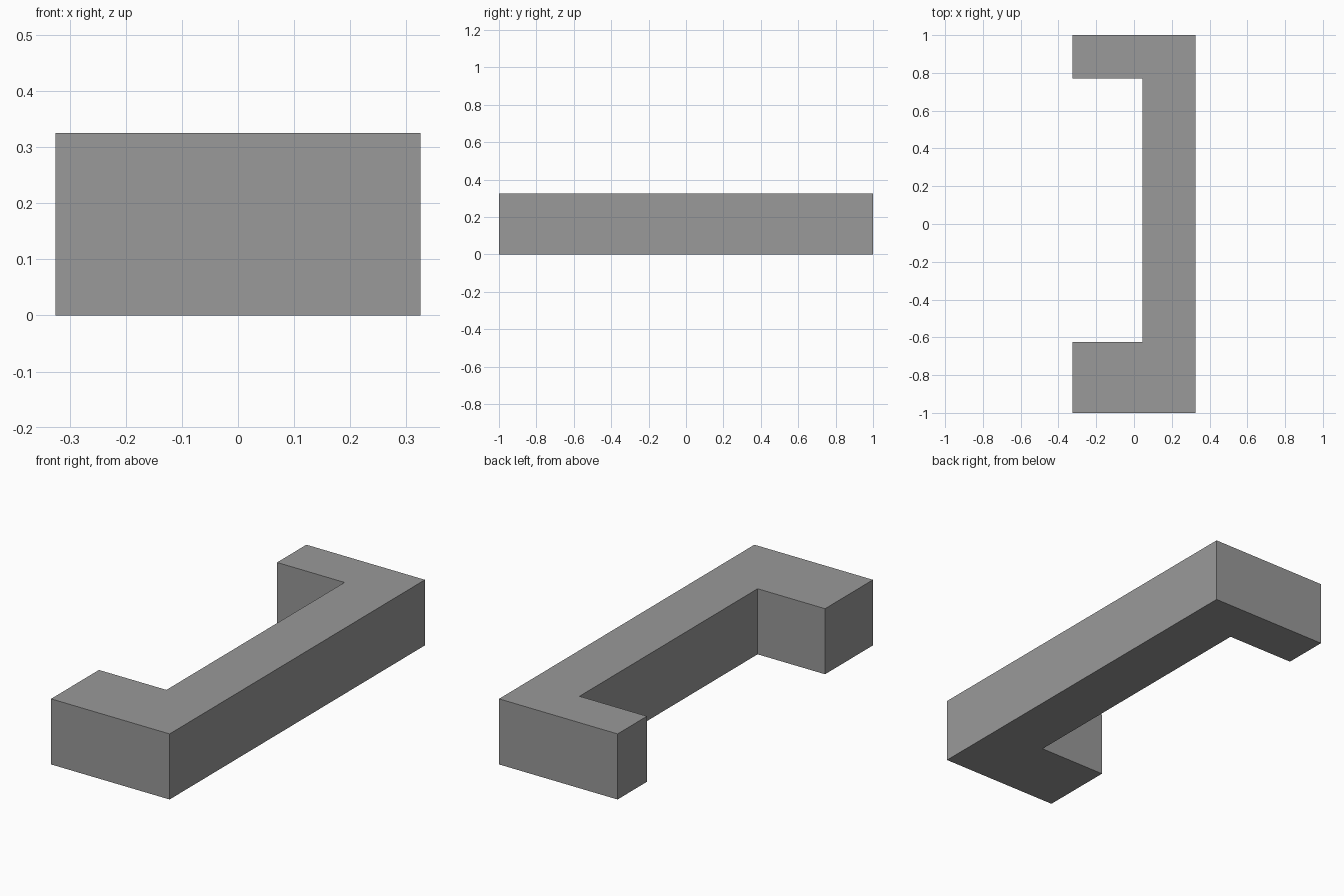
import bpy
import bmesh

default_cube = bpy.data.objects.get("Cube")
if default_cube:
    bpy.data.objects.remove(default_cube, do_unlink=True)

HALF_WIDTH, HALF_LENGTH, HEIGHT = 0.325, 1.0, 0.325
INNER_X = 0.045                     # inner face of the long bar
FRONT_Y, BACK_Y = -0.625, 0.77      # inner faces of the two arms

# Plain grey material
grey = bpy.data.materials.new("plain_grey")
grey.use_nodes = True
colour = (0.32, 0.32, 0.32, 1)
grey.diffuse_color = colour
grey.node_tree.nodes["Principled BSDF"].inputs["Base Color"].default_value = colour

# Bracket outline, counter-clockwise from above
outline = [
    (-HALF_WIDTH, -HALF_LENGTH), (HALF_WIDTH, -HALF_LENGTH),
    (HALF_WIDTH, HALF_LENGTH), (-HALF_WIDTH, HALF_LENGTH),
    (-HALF_WIDTH, BACK_Y), (INNER_X, BACK_Y),
    (INNER_X, FRONT_Y), (-HALF_WIDTH, FRONT_Y),
]

# Extrude the outline into a solid bracket
bm = bmesh.new()
base = bm.faces.new([bm.verts.new((x, y, 0)) for x, y in outline])
extruded = bmesh.ops.extrude_face_region(bm, geom=[base], use_keep_orig=True)
top_verts = [g for g in extruded["geom"] if isinstance(g, bmesh.types.BMVert)]
bmesh.ops.translate(bm, verts=top_verts, vec=(0, 0, HEIGHT))
bmesh.ops.recalc_face_normals(bm, faces=bm.faces)

mesh = bpy.data.meshes.new("bracket")
bm.to_mesh(mesh)
bm.free()
mesh.materials.append(grey)
bracket = bpy.data.objects.new("bracket", mesh)
bpy.context.collection.objects.link(bracket)
